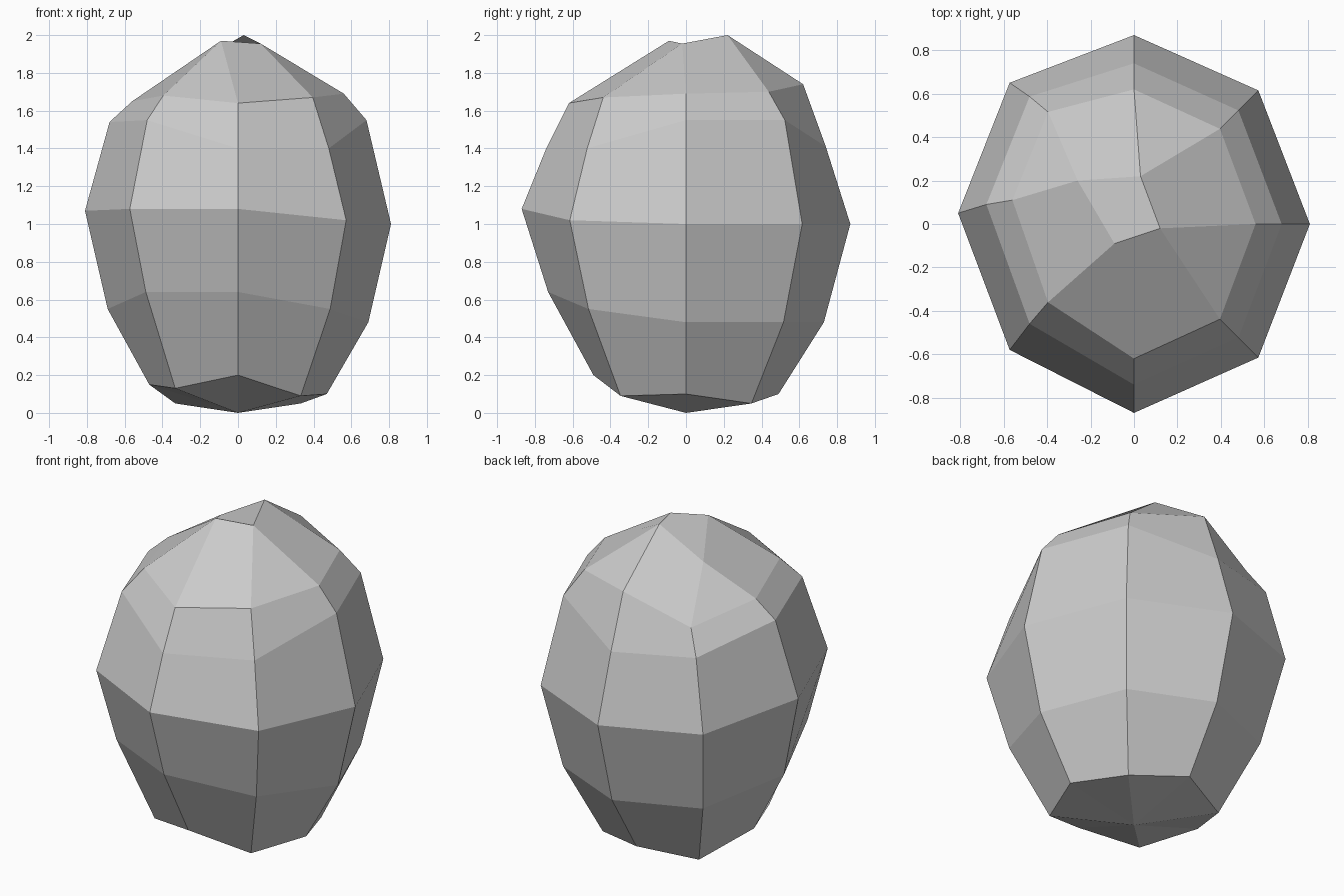
import bpy
import bmesh
from math import cos, sin, pi

default_cube = bpy.data.objects.get("Cube")
if default_cube:
    bpy.data.objects.remove(default_cube, do_unlink=True)

# Stone colour
stone = bpy.data.materials.new("stone_grey")
stone.use_nodes = True
colour = (0.6, 0.6, 0.6, 1.0)
stone.diffuse_color = colour
shader = next(n for n in stone.node_tree.nodes if n.type == "BSDF_PRINCIPLED")
shader.inputs["Base Color"].default_value = colour
shader.inputs["Roughness"].default_value = 0.9

# Rings from bottom to top: x radius, y radius, lean of the right flank,
# and the uneven heights of the eight corners, starting at the left flank
SIDES = 8
rings = [
    (0.47, 0.49, 0.00, (.10, .05, .10, .05, .15, .13, .20, .09)),
    (0.69, 0.73, 0.02, (.48, .48, .48, .48, .55, .64, .64, .55)),
    (0.81, 0.87, 0.05, (1.0, 1.0, 1.0, 1.01, 1.07, 1.08, 1.08, 1.02)),
    (0.68, 0.74, 0.09, (1.55, 1.55, 1.41, 1.44, 1.54, 1.55, 1.4, 1.4)),
    (0.56, 0.62, 0.11, (1.69, 1.7, 1.74, 1.58, 1.65, 1.68, 1.64, 1.67)),
]

bm = bmesh.new()


def add_ring(radius_x, radius_y, lean, heights):
    ring = []
    for i, z in enumerate(heights):
        angle = 2 * pi * i / SIDES
        x = radius_x * cos(angle)
        y = radius_y * sin(angle) + lean * max(0.0, -cos(angle))
        ring.append(bm.verts.new((x, y, z)))
    return ring


layers = [add_ring(*ring) for ring in rings]

# Side facets
for lower, upper in zip(layers, layers[1:]):
    for i in range(SIDES):
        j = (i + 1) % SIDES
        bm.faces.new((lower[i], lower[j], upper[j], upper[i]))

# Underside fan
base = bm.verts.new((0, 0, 0))
for i in range(SIDES):
    bm.faces.new((base, layers[0][(i + 1) % SIDES], layers[0][i]))

# Slanted crown: each crown corner gathers two corners of the last ring
crown = [bm.verts.new(p) for p in (
    (0.12, -0.02, 1.955), (0.03, 0.22, 2.0),
    (-0.26, 0.20, 1.835), (-0.09, -0.09, 1.97))]
rim = layers[-1]
for k, corner in enumerate(crown):
    before, first, second = (rim[(2 * k + s) % SIDES] for s in (-1, 0, 1))
    bm.faces.new((before, first, corner))
    bm.faces.new((first, second, crown[(k + 1) % 4], corner))
bm.faces.new(crown)

bmesh.ops.recalc_face_normals(bm, faces=bm.faces)
mesh = bpy.data.meshes.new("boulder")
bm.to_mesh(mesh)
bm.free()
mesh.materials.append(stone)
boulder = bpy.data.objects.new("boulder", mesh)
bpy.context.collection.objects.link(boulder)
